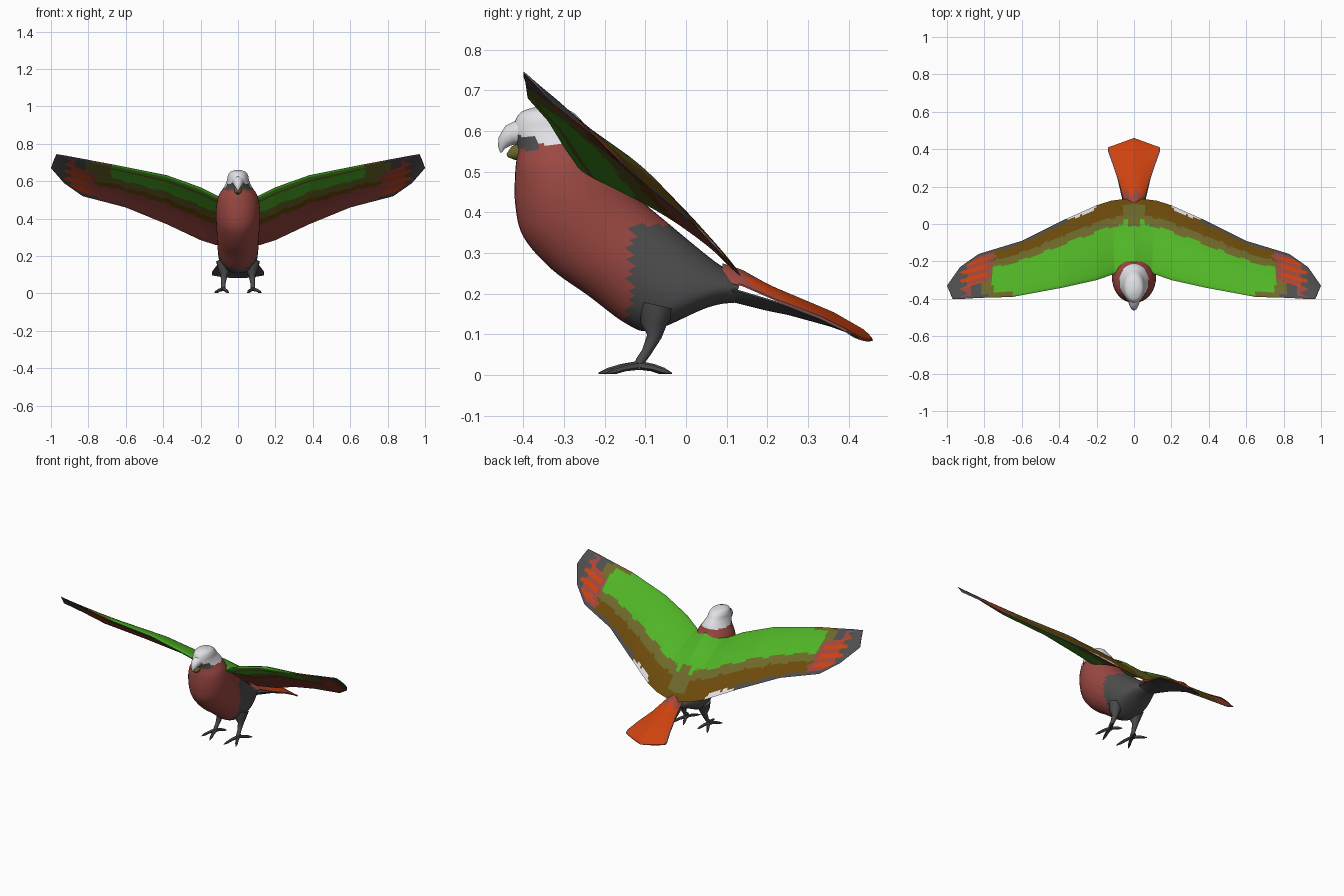
import bpy, bmesh, math
from mathutils import Vector

if "Cube" in bpy.data.objects:
    bpy.data.objects.remove(bpy.data.objects["Cube"])

COLOURS = {
    "leaf_green": (80, 180, 38), "olive": (110, 105, 42), "brown": (110, 75, 12),
    "charcoal": (78, 78, 78), "orange": (206, 66, 16), "dusty_red": (155, 72, 66),
    "pale_white": (225, 225, 230),
}
NAMES = list(COLOURS)
GREEN, OLIVE, BROWN, CHARCOAL, ORANGE, RED, WHITE = range(7)


def linear(c):
    c /= 255
    return c / 12.92 if c <= 0.04045 else ((c + 0.055) / 1.055) ** 2.4


MATS = []
for name, rgb in COLOURS.items():
    m = bpy.data.materials.new(name)
    m.diffuse_color = (*[linear(c) for c in rgb], 1)
    m.use_nodes = True
    m.node_tree.nodes["Principled BSDF"].inputs["Base Color"].default_value = m.diffuse_color
    MATS.append(m)


def lerp(a, b, t):
    return tuple(p + (q - p) * t for p, q in zip(a, b))


def refine(rows, n, smooth=False):
    """Insert n steps between rows, straight or along a smooth spline."""
    out = []
    for i in range(len(rows) - 1):
        p0, p1, p2 = rows[max(i - 1, 0)], rows[i], rows[i + 1]
        p3 = rows[min(i + 2, len(rows) - 1)]
        for k in range(n):
            t = k / n
            if smooth:
                out.append(tuple(0.5 * (2 * b + (c - a) * t + (2 * a - 5 * b + 4 * c - d) * t * t
                                        + (3 * b - a - 3 * c + d) * t ** 3)
                                 for a, b, c, d in zip(p0, p1, p2, p3)))
            else:
                out.append(lerp(p1, p2, t))
    return out + [tuple(rows[-1])]


def loft(name, rings, rule, angle=50):
    """Skin closed rings, cap the ends and colour faces with rule(centre, strip)."""
    bm = bmesh.new()
    loops = [[bm.verts.new(p) for p in r] for r in rings]
    n = len(rings[0])
    for a, b in zip(loops, loops[1:]):
        for j in range(n):
            k = (j + 1) % n
            f = bm.faces.new((a[j], a[k], b[k], b[j]))
            f.material_index = rule(f.calc_center_median(), j)
    for cap in (loops[0], loops[-1]):
        f = bm.faces.new(cap)
        f.material_index = rule(f.calc_center_median(), 0)
    bmesh.ops.remove_doubles(bm, verts=bm.verts, dist=0.00005)
    bmesh.ops.recalc_face_normals(bm, faces=bm.faces)
    me = bpy.data.meshes.new(name)
    bm.to_mesh(me)
    bm.free()
    ob = bpy.data.objects.new(name, me)
    bpy.context.collection.objects.link(ob)
    for m in MATS:
        me.materials.append(m)
    bpy.ops.object.select_all(action='DESELECT')
    bpy.context.view_layer.objects.active = ob
    ob.select_set(True)
    bpy.ops.object.shade_smooth_by_angle(angle=math.radians(angle))
    return ob


def tube(name, pts, colour, sides=8):
    """Tapered tube through (x, y, z, radius) points."""
    rings = []
    for i, p in enumerate(pts):
        c = Vector(p[:3])
        d = Vector(pts[min(i + 1, len(pts) - 1)][:3]) - Vector(pts[max(i - 1, 0)][:3])
        u = d.cross(Vector((1, 0.01, 0))).normalized()
        v = d.cross(u).normalized()
        rings.append([c + p[3] * (u * math.cos(a) + v * math.sin(a))
                      for a in (2 * math.pi * k / sides for k in range(sides))])
    return loft(name, rings, lambda c, j: colour)


# Body and head: front y, z, back y, z, half width
sections = [
    (-.372, .659, -.335, .660, .016), (-.405, .647, -.29, .652, .042),
    (-.42, .625, -.265, .635, .054), (-.425, .595, -.245, .61, .060),
    (-.415, .555, -.22, .58, .076), (-.42, .50, -.20, .54, .105),
    (-.42, .42, -.16, .49, .117), (-.40, .34, -.11, .43, .117),
    (-.33, .26, -.04, .37, .113), (-.24, .195, .02, .32, .110),
    (-.145, .125, .07, .28, .105), (-.08, .11, .10, .26, .095),
    (.05, .165, .12, .245, .07), (.12, .18, .135, .235, .05)]


def body_ring(s, n=40):
    f, b = Vector((0, s[0], s[1])), Vector((0, s[2], s[3]))
    c, h = (f + b) / 2, (f - b) / 2
    return [c + h * math.cos(a) + Vector((s[4] * math.sin(a), 0, 0))
            for a in (2 * math.pi * k / n for k in range(n))]


def body_rule(c, j):
    if c.y < -.365 and .553 < c.z < .588:
        return CHARCOAL
    if c.z > .567:
        return WHITE
    if c.y > -.135 - max(0, .2 - c.z) * .2 and c.z < .37:
        return CHARCOAL
    return RED


loft("body", [body_ring(s) for s in refine(sections, 6, True)], body_rule)

# Hooked beak
tube("upper_beak", [(0, -.405, .597, .033), (0, -.432, .59, .026), (0, -.446, .575, .018),
                    (0, -.454, .56, .009), (0, -.455, .547, .002)], WHITE, 12)
tube("lower_beak", [(0, -.40, .552, .024), (0, -.425, .545, .017), (0, -.44, .540, .004)], OLIVE, 10)

# Wings: leading edge xyz, trailing edge xyz, thickness
stations = [
    (0, -.22, .55, 0, .14, .235, .03), (.1, -.265, .515, .12, .125, .26, .045),
    (.2, -.30, .565, .2, .10, .285, .045), (.38, -.34, .63, .38, .02, .37, .038),
    (.65, -.39, .685, .60, -.09, .46, .026), (.83, -.395, .72, .83, -.16, .52, .014),
    (.91, -.40, .735, .93, -.23, .59, .008), (.97, -.40, .745, 1.0, -.33, .67, .004)]
half = refine(stations, 14)
span = [(-s[0], s[1], s[2], -s[3], *s[4:]) for s in half[:0:-1]] + half
CH = 36


def wing_ring(s):
    le, te = Vector(s[:3]), Vector(s[3:6])
    up = Vector((0, .6, .8))

    def point(v, side):
        camber = s[6] * .7 * math.sin(math.pi * v)
        thick = s[6] * 1.6 * math.sqrt(v) * (1 - v) + .0012 * (0 < v < 1)
        return le.lerp(te, v) + up * (camber + side * thick * .7)
    return ([point((k / CH) ** 1.3, 1) for k in range(CH + 1)]
            + [point((k / CH) ** 1.3, -1) for k in range(CH - 1, 0, -1)])


def wing_rule(c, j):
    top = j < CH
    k = j + .5 if top else 2 * CH - j - .5
    v, x = (k / CH) ** 1.3, abs(c.x)
    wave = .015 * math.sin(x * 45) + .01 * math.sin(x * 97)
    inner = .74 + .05 * (1 - v) + .01 * math.sin(c.y * 120)
    # Wing tip with feather streaks
    if x > inner:
        if x > .91 + .02 * math.sin(c.y * 140) or v > .93 or v < .06:
            return CHARCOAL
        if v < .28:
            return OLIVE if x < .82 else (RED if x > .87 else CHARCOAL)
        if x > inner + .03 and math.sin((c.y + .25 * x) * 150) > -.1:
            return ORANGE
        return RED if x < .89 else CHARCOAL
    if top:
        if x > .64 and v < .08:
            return OLIVE
        notch = .07 if .03 < x < .06 else (-.06 if x <= .03 else 0)
        if v < .57 + wave + notch and x < .755:
            return GREEN
        if v < .72 + wave or x < .06 and v < .9:
            return OLIVE
        if v > .94 + wave and x > .2:
            return WHITE if x < .36 else CHARCOAL
        return BROWN
    # Underside bands
    if v < .36 + wave and x < .68 and not .08 < v < .11:
        return GREEN
    if v < .52 + wave:
        return OLIVE
    return BROWN if v < .62 + wave else RED


loft("wings", [wing_ring(s) for s in span], wing_rule, 60)


# Tail: y, half width, centre z, edge z
def sheet(name, rows, tip_sweep, rule, n=24):
    rings = []
    for y, w, zc, ze in refine(rows, 10):
        pts = []
        for k in range(n + 1):
            t = 2 * k / n - 1
            pts.append(Vector((w * t, y + tip_sweep(y) * (1 - abs(t)), zc + (ze - zc) * t * t)))
        rings.append(pts + [p - Vector((0, 0, .004)) for p in reversed(pts)])
    return loft(name, rings, rule, 40)


def sweep(y):
    return .05 * max(0, min(1, (y - .2) / .2))


def tail_rule(c, j):
    width = .055 + max(0, c.y - .13) * .33
    if c.y < .17 + .02 * math.sin(c.x * 110) or abs(c.x) > width * .9:
        return RED
    return ORANGE


sheet("tail_top", [(.09, .05, .275, .235), (.14, .06, .258, .222), (.22, .08, .213, .187),
                   (.33, .118, .155, .145), (.39, .14, .112, .115), (.41, .138, .088, .104)],
      sweep, tail_rule)
sheet("tail_underside", [(.07, .05, .178, .21), (.12, .06, .182, .212), (.24, .088, .152, .176),
                         (.33, .118, .122, .141), (.39, .14, .098, .111), (.405, .138, .086, .101)],
      sweep, lambda c, j: CHARCOAL)

# Legs and toes
for side, label in ((-1, "left"), (1, "right")):
    leg = [(.072, -.07, .17, .045), (.074, -.08, .125, .032), (.075, -.078, .095, .018),
           (.078, -.098, .055, .012), (.08, -.112, .035, .012), (.08, -.115, .014, .012)]
    tube(label + "_leg", [(side * x, y, z, r) for x, y, z, r in leg], CHARCOAL)
    toes = [(.05, -.215), (.122, -.195), (.05, -.045), (.125, -.035)]
    for i, (tx, ty) in enumerate(toes):
        path = [(.08, -.115, .024, .011), (*lerp((.08, -.115), (tx, ty), .45), .018, .009),
                (*lerp((.08, -.115), (tx, ty), .75), .010, .008), (tx, ty, .004, .002)]
        tube(f"{label}_toe_{i + 1}", [(side * x, y, z, r) for x, y, z, r in path], CHARCOAL, 6)
